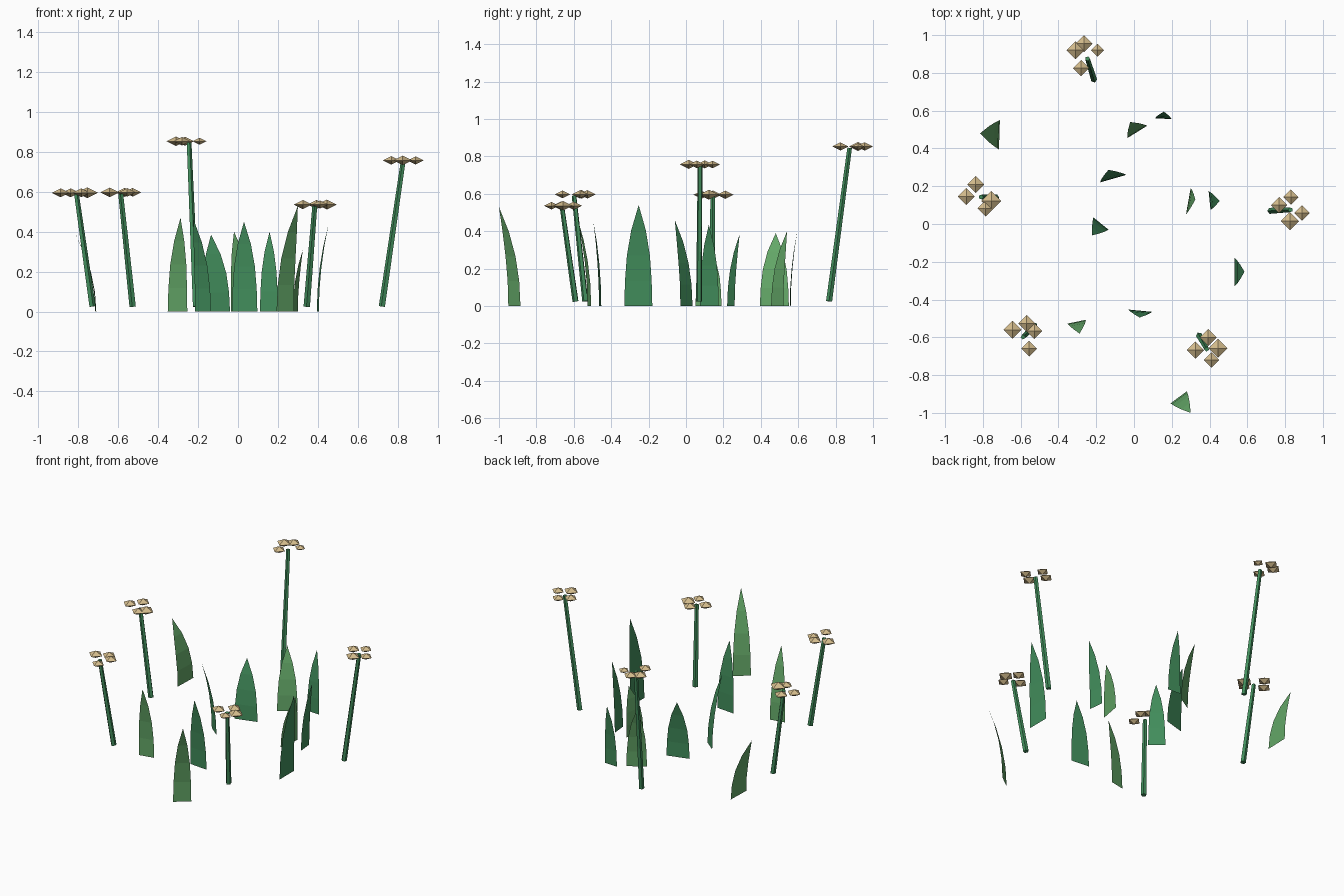
import bpy, bmesh
from mathutils import Vector

cube = bpy.data.objects.get("Cube")
if cube:
    bpy.data.objects.remove(cube)


def srgb(*rgb):
    return [((c / 255 + 0.055) / 1.055) ** 2.4 for c in rgb] + [1.0]


def material(name, colour):
    m = bpy.data.materials.new(name)
    m.use_nodes = True
    m.diffuse_color = colour
    m.node_tree.nodes["Principled BSDF"].inputs["Base Color"].default_value = colour
    return m


DEEP = material("deep green", srgb(66, 142, 92))
FRESH = material("fresh green", srgb(100, 168, 104))
TAN = material("tan", srgb(212, 188, 140))


def finish(name, bm, mat):
    mesh = bpy.data.meshes.new(name)
    bm.to_mesh(mesh)
    bm.free()
    mesh.materials.append(mat)
    obj = bpy.data.objects.new(name, mesh)
    bpy.context.collection.objects.link(obj)


def blade(name, left, right, tip, mat):
    """Flat leaf: a strip narrowing to a point and bending towards its tip."""
    a, b, tip = Vector((*left, 0)), Vector((*right, 0)), Vector(tip)
    middle, half = (a + b) / 2, (b - a) / 2
    bm = bmesh.new()
    rows = []
    for t, width in ((0, 1), (0.25, 0.95), (0.5, 0.82), (0.75, 0.52)):
        c = middle + (tip - middle) * t * t
        c.z = tip.z * t
        rows.append([bm.verts.new(c - half * width), bm.verts.new(c + half * width)])
    for low, high in zip(rows, rows[1:]):
        bm.faces.new((low[0], low[1], high[1], high[0]))
    bm.faces.new((*rows[-1], bm.verts.new(tip)))
    finish(name, bm, mat)


def stem(name, base, top):
    """Slim five-sided tapered stalk."""
    base, top = Vector(base), Vector(top)
    axis = top - base
    bm = bmesh.new()
    bmesh.ops.create_cone(bm, cap_ends=True, segments=5, radius1=0.017,
                          radius2=0.013, depth=axis.length)
    turn = axis.to_track_quat('Z', 'Y').to_matrix()
    bmesh.ops.rotate(bm, verts=bm.verts, matrix=turn)
    bmesh.ops.translate(bm, verts=bm.verts, vec=(base + top) / 2)
    finish(name, bm, DEEP)


def flower_head(name, z, florets):
    """Cluster of flattened octahedra."""
    bm = bmesh.new()
    for x, y, r in florets:
        ring = [bm.verts.new((x + r * dx, y + r * dy, z))
                for dx, dy in ((1, 0), (0, 1), (-1, 0), (0, -1))]
        top = bm.verts.new((x, y, z + r * 0.5))
        bottom = bm.verts.new((x, y, z - r * 0.5))
        for i in range(4):
            p, q = ring[i], ring[(i + 1) % 4]
            bm.faces.new((p, q, top))
            bm.faces.new((q, p, bottom))
    finish(name, bm, TAN)


# Leaves: base ends, tip, colour
leaves = [
    ((-.71, .55), (-.715, .395), (-.815, .48, .39), FRESH),
    ((-.035, .455), (.07, .52), (-.02, .54, .40), FRESH),
    ((.11, .56), (.2, .555), (.158, .595, .40), DEEP),
    ((-.18, .22), (-.04, .26), (-.135, .287, .385), DEEP),
    ((-.215, .035), (-.135, -.03), (-.222, -.06, .46), DEEP),
    ((.275, .05), (.3, .19), (.325, .13, .31), FRESH),
    ((.405, .075), (.395, .175), (.453, .122, .435), DEEP),
    ((-.03, -.453), (.097, -.465), (.03, -.495, .45), DEEP),
    ((.533, -.33), (.533, -.18), (.585, -.253, .54), DEEP),
    ((-.352, -.527), (-.254, -.507), (-.288, -.58, .47), FRESH),
    ((.193, -.95), (.28, -.885), (.3, -1, .53), FRESH),
]
for i, leaf in enumerate(leaves):
    blade(f"leaf_{i + 1}", *leaf)

# Flowers: stem base, stem top, head height, floret x, y, radius
flowers = [
    ("back", (-.212, .765, .025), (-.246, .875, .845), .853,
     [(-.31, .92, .048), (-.265, .955, .045), (-.193, .92, .035), (-.28, .825, .043)]),
    ("left", (.722, .07, .025), (.828, .075, .75), .757,
     [(.768, .1, .043), (.83, .142, .04), (.89, .058, .041), (.825, .015, .048)]),
    ("right", (-.73, .14, .025), (-.81, .143, .588), .595,
     [(-.888, .145, .045), (-.838, .21, .045), (-.755, .122, .053), (-.785, .083, .043)]),
    ("front_right", (-.527, -.538, .025), (-.587, -.598, .59), .597,
     [(-.643, -.56, .047), (-.568, -.527, .045), (-.528, -.567, .043), (-.555, -.66, .042)]),
    ("front_left", (.345, -.59, .025), (.385, -.662, .528), .536,
     [(.325, -.668, .046), (.393, -.6, .045), (.445, -.658, .05), (.41, -.72, .04)]),
]
for side, base, top, z, florets in flowers:
    stem(f"stem_{side}", base, top)
    flower_head(f"flower_head_{side}", z, florets)
